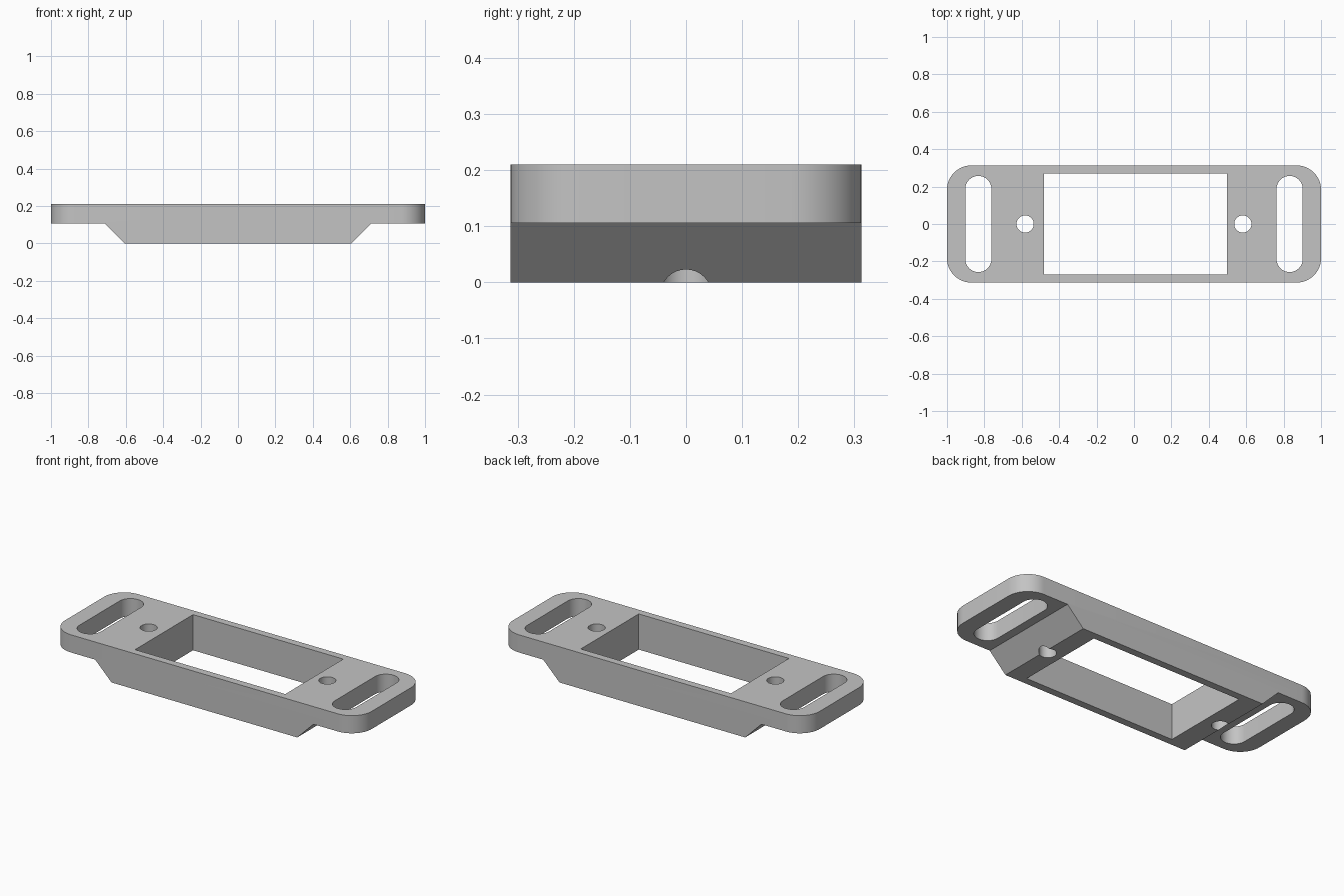
import bpy, bmesh
from math import pi, cos, sin, radians
from mathutils import Vector

if "Cube" in bpy.data.objects:
    bpy.data.objects.remove(bpy.data.objects["Cube"], do_unlink=True)

HALF_Y, TOP, STEP = 0.313, 0.21, 0.106


def prism(name, points, direction):
    """Extrude a closed outline along a direction."""
    bm = bmesh.new()
    face = bm.faces.new([bm.verts.new(p) for p in points])
    ext = bmesh.ops.extrude_face_region(bm, geom=[face])
    verts = [g for g in ext["geom"] if isinstance(g, bmesh.types.BMVert)]
    bmesh.ops.translate(bm, verts=verts, vec=Vector(direction))
    bmesh.ops.recalc_face_normals(bm, faces=bm.faces)
    mesh = bpy.data.meshes.new(name)
    bm.to_mesh(mesh)
    bm.free()
    obj = bpy.data.objects.new(name, mesh)
    bpy.context.collection.objects.link(obj)
    return obj


def rounded_outline(cx, hx, hy, r, z, steps):
    """Rounded rectangle; becomes a slot or circle when r reaches the half size."""
    pts = []
    for q, (sx, sy) in enumerate([(1, 1), (-1, 1), (-1, -1), (1, -1)]):
        for i in range(steps + 1):
            a = (q + i / steps) * pi / 2
            p = Vector((cx + sx * (hx - r) + r * cos(a), sy * (hy - r) + r * sin(a), z))
            if not pts or (p - pts[-1]).length > 1e-5:
                pts.append(p)
    if (pts[0] - pts[-1]).length < 1e-5:
        pts.pop()
    return pts


def boolean(target, tool, operation):
    mod = target.modifiers.new(tool.name, 'BOOLEAN')
    mod.object, mod.operation, mod.solver = tool, operation, 'EXACT'
    bpy.context.view_layer.objects.active = target
    bpy.ops.object.modifier_apply(modifier=mod.name)
    bpy.data.objects.remove(tool, do_unlink=True)


# Plate with rounded corners
plate = prism("mounting_plate",
              rounded_outline(0, 1, HALF_Y, 0.13, 0, 12), (0, 0, TOP))

# Raised ends with sloped undersides
for side in (-1, 1):
    wedge = [(0.605, 0), (0.605 + STEP, STEP), (1.2, STEP), (1.2, -0.1), (0.505, -0.1)]
    relief = prism("end_relief", [(side * x, -0.5, z) for x, z in wedge], (0, 1, 0))
    boolean(plate, relief, 'DIFFERENCE')

# Central window, screw holes and adjustment slots
through = (0, 0, 0.5)
window = [(-0.482, -0.27, -0.1), (0.497, -0.27, -0.1), (0.497, 0.27, -0.1), (-0.482, 0.27, -0.1)]
boolean(plate, prism("window_cutter", window, through), 'DIFFERENCE')
for side in (-1, 1):
    hole = rounded_outline(side * 0.582, 0.046, 0.046, 0.046, -0.1, 8)
    boolean(plate, prism("hole_cutter", hole, through), 'DIFFERENCE')
    slot = rounded_outline(side * 0.832, 0.07, 0.257, 0.07, -0.1, 10)
    boolean(plate, prism("slot_cutter", slot, through), 'DIFFERENCE')

# Grey finish
grey = bpy.data.materials.new("plain_grey")
grey.use_nodes = True
colour = (0.55, 0.55, 0.55, 1)
grey.diffuse_color = colour
grey.node_tree.nodes["Principled BSDF"].inputs["Base Color"].default_value = colour
plate.data.materials.clear()
plate.data.materials.append(grey)
for poly in plate.data.polygons:
    poly.material_index = 0

bpy.ops.object.select_all(action='DESELECT')
plate.select_set(True)
bpy.context.view_layer.objects.active = plate
bpy.ops.object.shade_smooth_by_angle(angle=radians(30))
